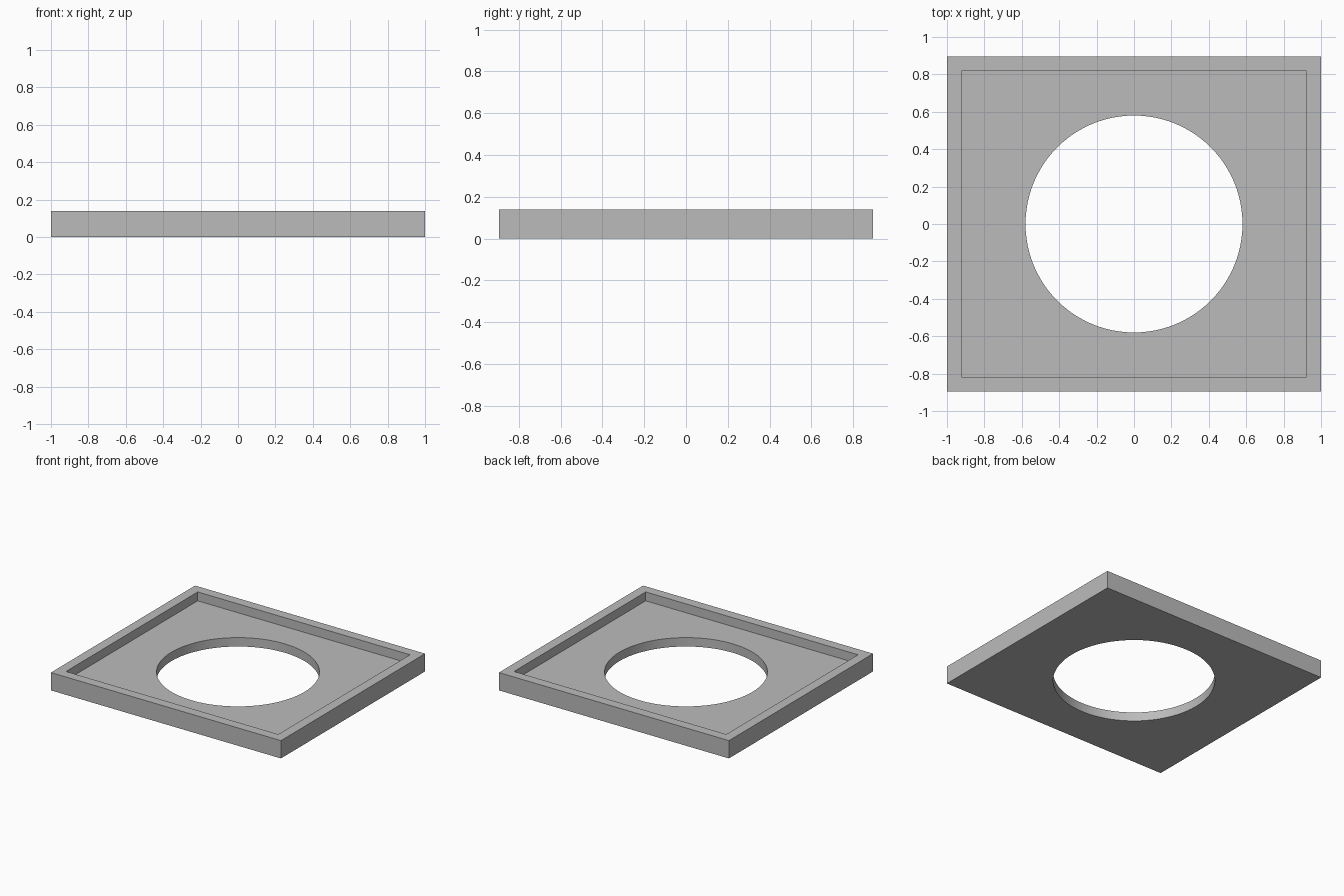
import bpy
import math

default = bpy.data.objects.get("Cube")
if default:
    bpy.data.objects.remove(default, do_unlink=True)

WIDTH, DEPTH, HEIGHT = 2.0, 1.79, 0.14
RIM, FLOOR, HOLE_RADIUS = 0.077, 0.07, 0.58

grey = bpy.data.materials.new("plain grey")
grey.use_nodes = True
colour = (0.5, 0.5, 0.5, 1.0)
grey.diffuse_color = colour
grey.node_tree.nodes["Principled BSDF"].inputs["Base Color"].default_value = colour


def box(name, width, depth, bottom, top):
    bpy.ops.mesh.primitive_cube_add(size=1, location=(0, 0, (bottom + top) / 2))
    obj = bpy.context.object
    obj.name = name
    obj.scale = (width, depth, top - bottom)
    bpy.ops.object.transform_apply(location=True, rotation=False, scale=True)
    obj.data.materials.append(grey)
    return obj


def cut(body, cutter):
    cutter.hide_render = True
    mod = body.modifiers.new(cutter.name, 'BOOLEAN')
    mod.operation = 'DIFFERENCE'
    mod.solver = 'EXACT'
    mod.object = cutter
    bpy.context.view_layer.objects.active = body
    bpy.ops.object.modifier_apply(modifier=mod.name)
    bpy.data.objects.remove(cutter, do_unlink=True)


# Solid slab
tray = box("tray_plate", WIDTH, DEPTH, 0, HEIGHT)

# Shallow recess inside the raised rim
cut(tray, box("recess_cutter", WIDTH - 2 * RIM, DEPTH - 2 * RIM, FLOOR, HEIGHT + 0.1))

# Round opening through the floor
bpy.ops.mesh.primitive_cylinder_add(vertices=96, radius=HOLE_RADIUS, depth=1)
hole = bpy.context.object
hole.name = "hole_cutter"
hole.data.materials.append(grey)
cut(tray, hole)

# Smooth the wall of the opening, keep all corners crisp
bpy.ops.object.select_all(action='DESELECT')
tray.select_set(True)
bpy.context.view_layer.objects.active = tray
bpy.ops.object.shade_smooth_by_angle(angle=math.radians(30))
